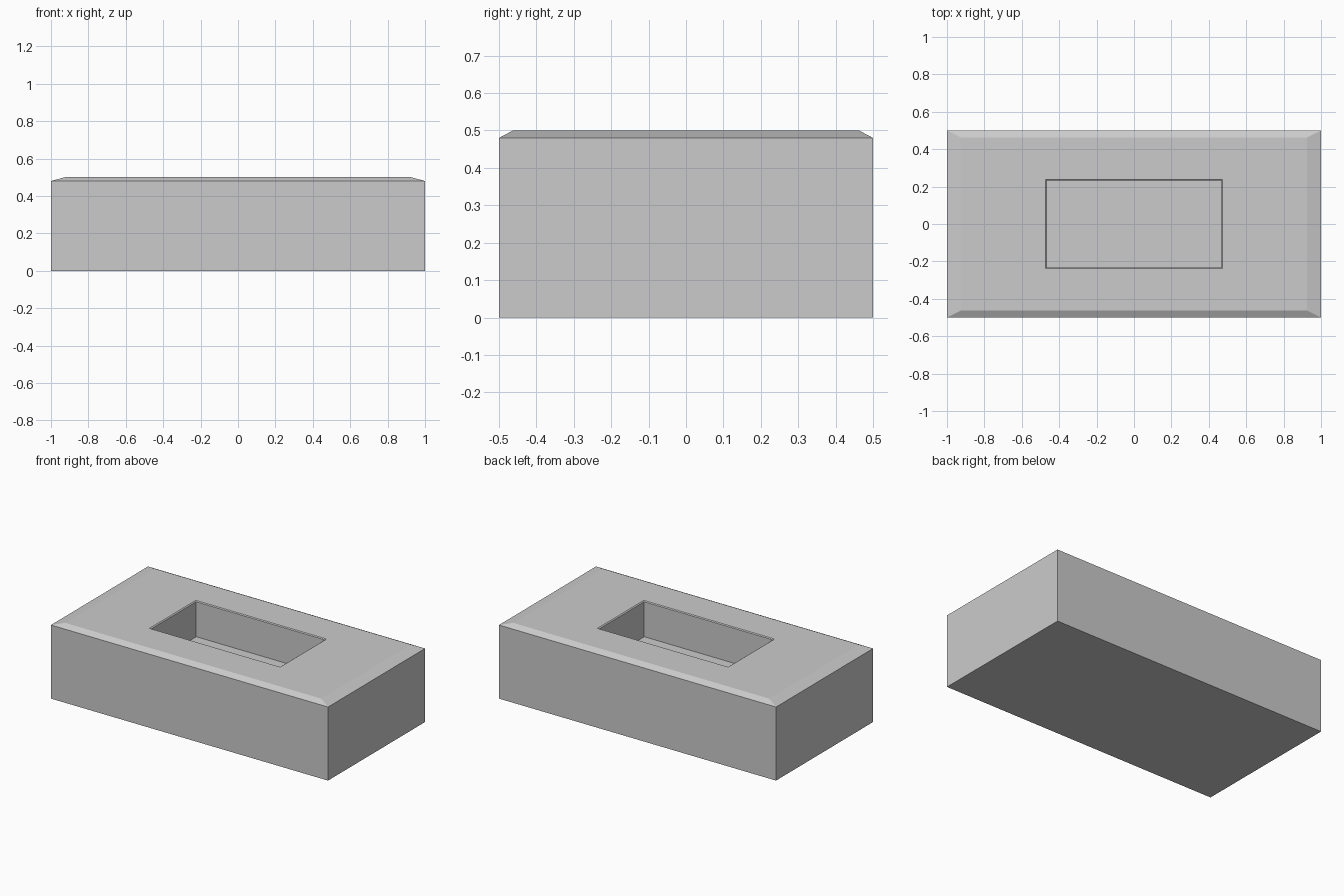
import bpy, bmesh

if "Cube" in bpy.data.objects:
    bpy.data.objects.remove(bpy.data.objects["Cube"])

# Rectangular rings (half width, half depth, height), from the base up,
# over the chamfered rim and down into the recess
RINGS = [
    (1.0, 0.5, 0.0),
    (1.0, 0.5, 0.48),
    (0.925, 0.4625, 0.5),
    (0.472, 0.239, 0.5),
    (0.465, 0.233, 0.495),
    (0.465, 0.233, 0.267),
]


def ring(bm, hx, hy, z):
    corners = [(-1, -1), (1, -1), (1, 1), (-1, 1)]
    return [bm.verts.new((sx * hx, sy * hy, z)) for sx, sy in corners]


bm = bmesh.new()
loops = [ring(bm, *r) for r in RINGS]

# Walls, rim and recess sides
for a, b in zip(loops, loops[1:]):
    for i in range(4):
        j = (i + 1) % 4
        bm.faces.new((a[i], a[j], b[j], b[i]))

# Underside and recess floor
bm.faces.new(loops[0][::-1])
bm.faces.new(loops[-1])
bmesh.ops.recalc_face_normals(bm, faces=bm.faces)

mesh = bpy.data.meshes.new("recessed_block")
bm.to_mesh(mesh)
bm.free()
bpy.context.collection.objects.link(bpy.data.objects.new("recessed_block", mesh))
